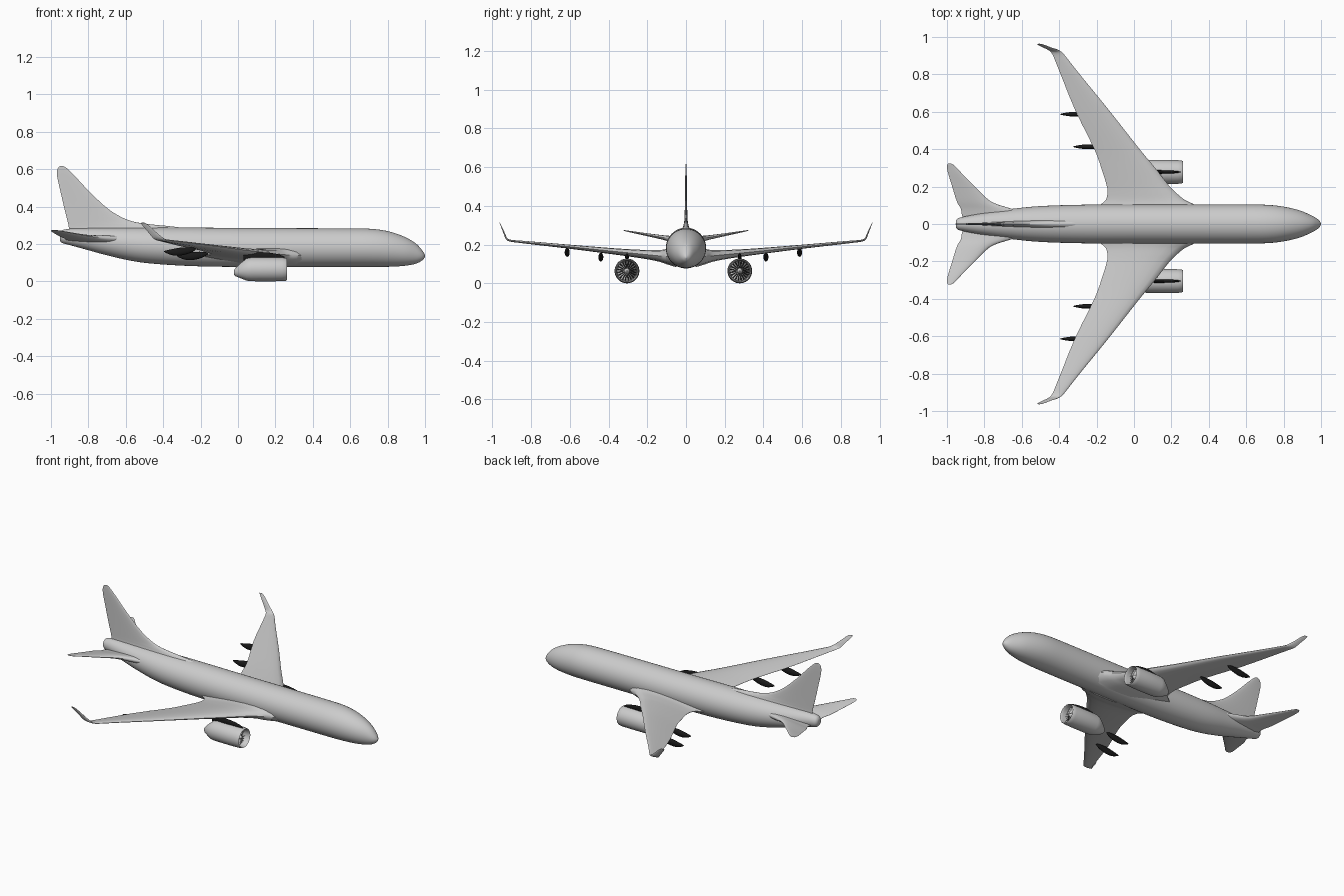
import bpy, bmesh, math
from mathutils import Vector, Matrix


def spline(rows, steps):
    """Catmull-Rom interpolation of parameter rows."""
    out = []
    for i in range(len(rows) - 1):
        a, b, c, d = (rows[max(0, min(len(rows) - 1, i + k))] for k in (-1, 0, 1, 2))
        for s in range(steps):
            t = s / steps
            out.append([q + 0.5 * t * (r - p + t * (2*p - 5*q + 4*r - w + t * (3*(q - r) + w - p)))
                        for p, q, r, w in zip(a, b, c, d)])
    return out + [list(rows[-1])]


def finish(name, bm, mat=None, mirror=False):
    bmesh.ops.recalc_face_normals(bm, faces=bm.faces)
    me = bpy.data.meshes.new(name)
    bm.to_mesh(me)
    bm.free()
    ob = bpy.data.objects.new(name, me)
    bpy.context.collection.objects.link(ob)
    if mat:
        me.materials.append(mat)
    if mirror:
        ob.modifiers.new("mirror", 'MIRROR').use_axis = (False, True, False)
    return ob


def loft(name, rings, mat=None, mirror=False):
    bm = bmesh.new()
    vs = [[bm.verts.new(p) for p in r] for r in rings]
    n = len(rings[0])
    for a, b in zip(vs, vs[1:]):
        for i in range(n):
            bm.faces.new((a[i], a[(i + 1) % n], b[(i + 1) % n], b[i]))
    bm.faces.new(vs[0])
    bm.faces.new(vs[-1])
    return finish(name, bm, mat, mirror)


def oval(x, y, z, ry, rz, n=40):
    return [(x, y + ry * math.cos(2*math.pi*i/n), z + rz * math.sin(2*math.pi*i/n)) for i in range(n)]


def airfoil(le, te, y, z, thick, tilt, n=9):
    """Closed section along x; tilt turns the thickness from z towards -y."""
    nrm = Vector((0, -math.sin(tilt), math.cos(tilt)))
    us = [(1 - math.cos(math.pi * i / n)) / 2 for i in range(n + 1)]
    def half(u):
        return thick * (1.48*math.sqrt(u) - 0.63*u - 1.76*u*u + 1.42*u**3 - 0.49*u**4)
    def pt(u, s):
        return Vector((le + (te - le) * u, y, z)) + nrm * s * half(u)
    return [pt(u, 1) for u in us] + [pt(u, -1) for u in us[-1:0:-1]]


black = bpy.data.materials.new("black")
black.diffuse_color = (0.01, 0.01, 0.01, 1)

# Fuselage: x, bottom, top, half width
body = [(1.0, .130, .140, .004), (.985, .112, .165, .024), (.95, .094, .203, .045), (.89, .083, .238, .071),
        (.81, .078, .266, .091), (.72, .077, .280, .102), (.60, .077, .283, .104), (.35, .077, .284, .104),
        (.05, .077, .285, .104), (-.2, .080, .287, .104), (-.4, .090, .288, .100), (-.55, .106, .288, .092),
        (-.7, .139, .286, .075), (-.82, .172, .284, .056), (-.9, .194, .281, .041),
        (-.94, .205, .273, .031), (-.953, .220, .258, .018)]
loft("fuselage", [oval(x, 0, (b + t) / 2, w, (t - b) / 2) for x, b, t, w in spline(body, 4)])

# Wings with root fillet and winglet: leading x, trailing x, y, z, thickness, tilt
wing = [(.40, -.25, .05, .135, .105, 0), (.33, -.185, .10, .138, .080, 0), (.27, -.150, .13, .141, .064, 0),
        (.222, -.142, .17, .145, .054, 0), (.183, -.147, .21, .149, .047, 0), (.113, -.175, .30, .158, .038, 0),
        (.03, -.212, .40, .168, .031, 0), (-.135, -.315, .61, .190, .021, 0), (-.29, -.392, .80, .209, .015, 0),
        (-.345, -.420, .87, .216, .012, .1), (-.377, -.438, .91, .221, .010, .4), (-.400, -.455, .928, .232, .009, 1.0),
        (-.440, -.482, .942, .265, .007, 1.2), (-.478, -.512, .957, .300, .004, 1.2),
        (-.500, -.520, .963, .313, .002, 1.2)]
loft("wings", [airfoil(*r) for r in spline(wing, 3)], mirror=True)

# Horizontal tail
stab = [(-.55, -.92, .04, .222, .045, 0), (-.65, -.925, .08, .229, .033, 0), (-.765, -.947, .12, .237, .024, 0),
        (-.85, -.972, .20, .251, .015, 0), (-.915, -.992, .265, .263, .010, 0), (-.948, -1.0, .30, .269, .007, 0),
        (-.967, -.998, .318, .273, .004, 0), (-.978, -.992, .323, .274, .002, 0)]
loft("tailplanes", [airfoil(*r) for r in spline(stab, 3)], mirror=True)

# Fin with long dorsal fillet
t90 = math.pi / 2
fin = [(-.15, -.90, 0, .265, .055, t90), (-.34, -.905, 0, .292, .032, t90), (-.47, -.907, 0, .305, .024, t90),
       (-.58, -.912, 0, .325, .018, t90), (-.685, -.926, 0, .38, .013, t90), (-.79, -.948, 0, .475, .010, t90),
       (-.865, -.966, 0, .555, .008, t90), (-.902, -.967, 0, .592, .006, t90), (-.922, -.959, 0, .610, .004, t90),
       (-.938, -.948, 0, .617, .002, t90)]
loft("fin", [airfoil(*r) for r in spline(fin, 3)])


def engine(side, y):
    # Nacelle with open intake: x, radius, centre z
    prof = [(.205, .050, .064), (.245, .053, .064), (.256, .055, .064), (.261, .058, .064), (.256, .061, .064),
            (.235, .063, .064), (.18, .064, .064), (.07, .0635, .064), (.045, .059, .063), (.015, .041, .057),
            (-.012, .023, .050), (-.022, .011, .048)]
    loft(side + "_nacelle", [oval(x, y, z, r, r) for x, r, z in prof])
    # Dark disc behind the fan
    loft(side + "_fan_disc", [oval(x, y, .064, .0505, .0505) for x in (.204, .208)], black)
    # Fan blades
    bm = bmesh.new()
    for k in range(20):
        m = Matrix.Translation((0, y, .064)) @ Matrix.Rotation(2 * math.pi * k / 20, 4, 'X')
        pts = [(.228, -.0012, .010), (.216, .0012, .010), (.216, .0055, .052), (.228, -.0055, .052)]
        bm.faces.new([bm.verts.new(m @ Vector(p)) for p in pts])
    finish(side + "_fan_blades", bm)
    # Spinner
    loft(side + "_spinner", [oval(x, y, .064, r, r, 20)
                             for x, r in ((.208, .015), (.225, .014), (.237, .009), (.243, .002))])
    # Pylon: x, centre z, half width, half height
    pylon = [(.248, .128, .002, .003), (.225, .132, .006, .010), (.17, .136, .009, .017),
             (.10, .135, .009, .020), (.03, .130, .003, .018)]
    loft(side + "_pylon", [oval(x, y, z, w, h, 16) for x, z, w, h in spline(pylon, 2)], black)


def flap_fairing(name, x0, x1, y, z):
    # Tapered pod hanging under the wing trailing edge
    pod = [(0, -.002, .001, .002), (.08, -.004, .005, .008), (.3, -.006, .011, .018), (.55, -.002, .013, .021),
           (.8, .004, .010, .016), (.95, .009, .005, .008), (1, .010, .001, .002)]
    loft(name, [oval(x0 + (x1 - x0) * u, y, z + dz, w, h, 20) for u, dz, w, h in spline(pod, 3)], black)


# Engines and fairings sit slightly off symmetric in y
for side, s, shift in (("left", 1, 0), ("right", -1, -.027)):
    engine(side, s * .278 + shift)
    flap_fairing(side + "_inner_flap_fairing", -.325, -.16, s * .413 + shift, .138)
    flap_fairing(side + "_outer_flap_fairing", -.395, -.225, s * .587 + shift, .162)

for ob in bpy.context.collection.objects:
    ob.select_set(True)
    bpy.context.view_layer.objects.active = ob
bpy.ops.object.shade_smooth_by_angle(angle=math.radians(40))
